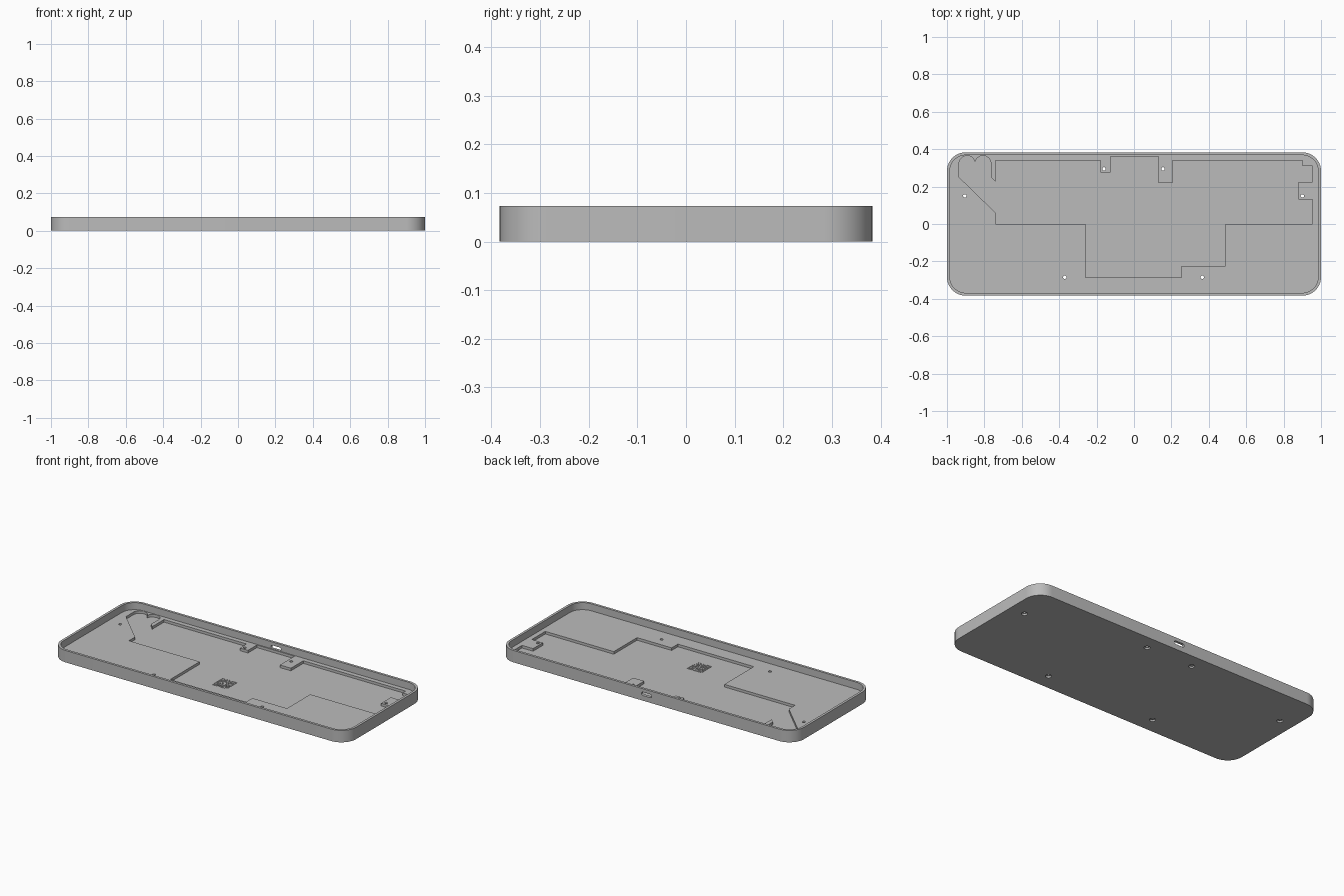
import bpy, bmesh, math, random
from mathutils import Vector
from mathutils.geometry import delaunay_2d_cdt

cube = bpy.data.objects.get("Cube")
if cube:
    bpy.data.objects.remove(cube, do_unlink=True)

W, D, H = 1.0, 0.383, 0.073          # half width, half depth, height
WALL, FLOOR, POCKET, SINK = 0.015, 0.03, 0.014, 0.01

grey = bpy.data.materials.new("mid_grey_plastic")
grey.use_nodes = True
colour = (0.5, 0.5, 0.5, 1)
grey.diffuse_color = colour
grey.node_tree.nodes["Principled BSDF"].inputs["Base Color"].default_value = colour


def add_object(name, bm):
    mesh = bpy.data.meshes.new(name)
    bm.to_mesh(mesh)
    bm.free()
    mesh.materials.append(grey)
    obj = bpy.data.objects.new(name, mesh)
    bpy.context.collection.objects.link(obj)
    return obj


def arc(cx, cy, r, start, end, steps):
    angles = [math.radians(start + (end - start) * i / steps) for i in range(steps + 1)]
    return [(cx + r * math.cos(a), cy + r * math.sin(a)) for a in angles]


def circle(cx, cy, r):
    return arc(cx, cy, r, 0, 345, 23)


def rounded_rect(w, d, r, steps, cy=0.0):
    points = []
    for i, (sx, sy) in enumerate([(1, 1), (-1, 1), (-1, -1), (1, -1)]):
        points += arc(sx * (w - r), cy + sy * (d - r), r, 90 * i, 90 * i + 90, steps)
    return points


def inside(p, loops):
    hit = False
    for loop in loops:
        for a, b in zip(loop, loop[1:] + loop[:1]):
            if (a[1] > p.y) != (b[1] > p.y):
                if p.x < a[0] + (p.y - a[1]) * (b[0] - a[0]) / (b[1] - a[1]):
                    hit = not hit
    return hit


def sheet(bm, loops, place):
    """Flat face bounded by the first loop, with the other loops as holes."""
    points, edges = [], []
    for loop in loops:
        first, n = len(points), len(loop)
        points += [Vector(p) for p in loop]
        edges += [(first + i, first + (i + 1) % n) for i in range(n)]
    flat, _, tris = delaunay_2d_cdt(points, edges, [], 0, 1e-6)[:3]
    verts = [bm.verts.new(place(p.x, p.y)) for p in flat]
    for tri in tris:
        centre = sum((flat[i] for i in tri), Vector((0, 0))) / len(tri)
        if inside(centre, loops):
            bm.faces.new([verts[i] for i in tri])


def level(bm, z, *loops):
    sheet(bm, loops, lambda x, y: (x, y, z))


def strip(bm, low, high, skip=None):
    """Ring of quads between two matching loops of 3D points."""
    a = [bm.verts.new(p) for p in low]
    b = [bm.verts.new(p) for p in high]
    for i in range(len(a)):
        j = (i + 1) % len(a)
        if i != skip:
            bm.faces.new((a[i], a[j], b[j], b[i]))


def side(bm, loop, z0, z1, skip=None):
    strip(bm, [(x, y, z0) for x, y in loop], [(x, y, z1) for x, y in loop], skip)


# Outlines of the tray, its cavity and the connector slot
STEPS, R = 16, 0.1
outer = rounded_rect(W, D, R, STEPS)
cavity = rounded_rect(W - WALL, D - WALL, R - WALL, STEPS)
slot = rounded_rect(0.034, 0.0105, 0.009, 6, 0.042)

# Stepped pocket: back edge with two screw bosses, right side, front, then heart end
pocket = [(-0.74, 0.34), (-0.18, 0.34), (-0.18, 0.275), (-0.125, 0.275),
          (-0.125, 0.362), (0.13, 0.362), (0.13, 0.22), (0.205, 0.22),
          (0.205, 0.34), (0.9, 0.34), (0.9, 0.31), (0.955, 0.31),
          (0.955, 0.225), (0.88, 0.225), (0.88, 0.13), (0.955, 0.13),
          (0.955, 0), (0.49, 0), (0.49, -0.225), (0.255, -0.225),
          (0.255, -0.285), (-0.26, -0.285), (-0.26, 0), (-0.74, 0),
          (-0.74, 0.06), (-0.935, 0.25)]
pocket += arc(-0.8925, 0.322, 0.043, 180, 12, 12)
pocket += arc(-0.8075, 0.322, 0.043, 168, 0, 12)
pocket += [(-0.765, 0.25), (-0.74, 0.225)]

# Screw holes with wider recesses underneath
screws = [(-0.905, 0.15), (0.9, 0.15), (-0.16, 0.295),
          (0.155, 0.295), (-0.37, -0.285), (0.365, -0.285)]
holes = [circle(x, y, 0.009) for x, y in screws]
sinks = [circle(x, y, 0.017) for x, y in screws]

bm = bmesh.new()
level(bm, 0, outer, *sinks)
level(bm, FLOOR, cavity, pocket, *holes)
level(bm, POCKET, pocket)
level(bm, H, outer, cavity)
side(bm, pocket, POCKET, FLOOR)
for hole, sink in zip(holes, sinks):
    side(bm, sink, 0, SINK)
    level(bm, SINK, sink, hole)
    side(bm, hole, SINK, FLOOR)

# Side walls; the straight back panels are pierced by the slot
for loop, z0, y in [(outer, 0, D), (cavity, FLOOR, D - WALL)]:
    side(bm, loop, z0, H, skip=STEPS)
    x = W - R
    panel = [(-x, z0), (x, z0), (x, H), (-x, H)]
    sheet(bm, [panel, slot], lambda px, pz: (px, y, pz))
strip(bm, [(x, D, z) for x, z in slot], [(x, D - WALL, z) for x, z in slot])

bmesh.ops.remove_doubles(bm, verts=bm.verts, dist=1e-5)
bmesh.ops.recalc_face_normals(bm, faces=bm.faces)
tray = add_object("case_tray", bm)

# Small raised block pattern on the pocket floor
random.seed(4)
N, SIZE = 21, 0.1
cell = SIZE / N


def filled(i, j):
    for ci, cj in [(3, 3), (3, N - 4), (N - 4, N - 4)]:
        ring = max(abs(i - ci), abs(j - cj))
        if ring <= 4:
            return ring in (0, 1, 3)
    return random.random() < 0.5


bm = bmesh.new()
for i in range(N):
    for j in range(N):
        if filled(i, j):
            made = bmesh.ops.create_cube(bm, size=1)["verts"]
            bmesh.ops.scale(bm, verts=made, vec=(cell, cell, 0.005))
            bmesh.ops.translate(bm, verts=made, vec=(
                (i + 0.5) * cell - SIZE / 2,
                (j + 0.5) * cell - SIZE / 2 - 0.13, POCKET))
add_object("floor_block_pattern", bm)

# Smooth rounded corners, crisp edges
bpy.ops.object.select_all(action='DESELECT')
tray.select_set(True)
bpy.context.view_layer.objects.active = tray
bpy.ops.object.shade_smooth_by_angle(angle=math.radians(30))
